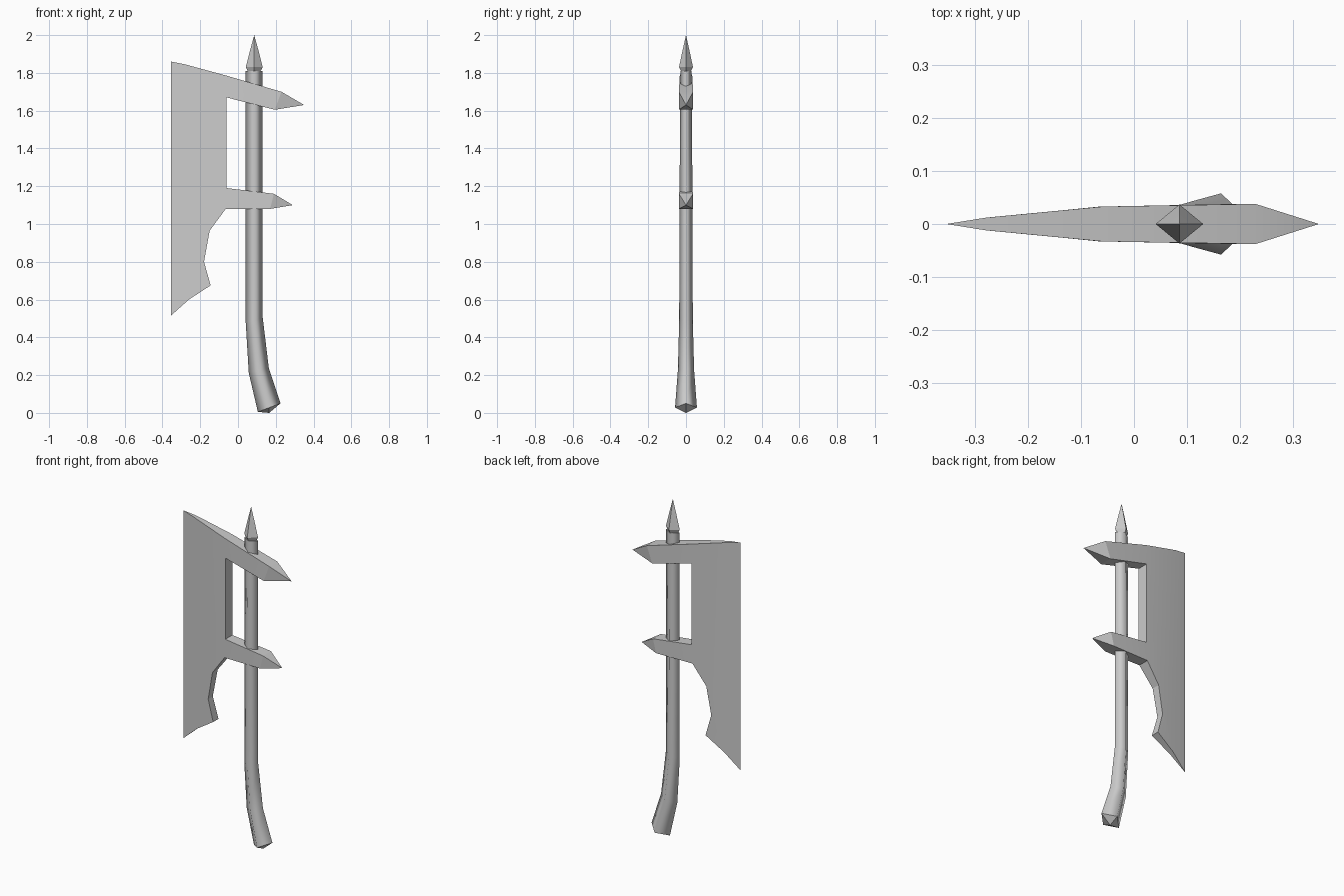
import bpy, bmesh, math

cube = bpy.data.objects.get("Cube")
if cube:
    bpy.data.objects.remove(cube, do_unlink=True)

grey = bpy.data.materials.new("plain_grey")
grey.use_nodes = True
grey.diffuse_color = (0.6, 0.6, 0.6, 1)
grey.node_tree.nodes["Principled BSDF"].inputs["Base Color"].default_value = (0.6, 0.6, 0.6, 1)


def finish(bm, name):
    bmesh.ops.recalc_face_normals(bm, faces=bm.faces)
    mesh = bpy.data.meshes.new(name)
    bm.to_mesh(mesh)
    bm.free()
    mesh.materials.append(grey)
    obj = bpy.data.objects.new(name, mesh)
    bpy.context.collection.objects.link(obj)
    return obj


def diamond_loft(name, rings, bottom, top, smooth):
    """Four-sided loft; ring = (x, z, half width, half depth, tilt). Ends close to a point."""
    bm = bmesh.new()
    loops = []
    for x, z, rx, ry, tilt in rings:
        corners = ((-rx, 0), (0, -ry), (rx, 0), (0, ry))
        loops.append([bm.verts.new((x + dx, dy, z + tilt * dx)) for dx, dy in corners])
    for a, b in zip(loops, loops[1:]):
        for i in range(4):
            j = (i + 1) % 4
            bm.faces.new((a[i], a[j], b[j], b[i])).smooth = smooth
    for loop, tip in ((loops[0], bottom), (loops[-1], top)):
        point = bm.verts.new(tip)
        for i in range(4):
            bm.faces.new((loop[i], loop[(i + 1) % 4], point))
        for i in range(4):
            bm.edges.get((loop[i], loop[(i + 1) % 4])).smooth = False
    return finish(bm, name)


# Curved shaft that flares at the foot
diamond_loft("shaft", [
    (0.165, 0.028, 0.06, 0.058, 0.375),
    (0.11, 0.225, 0.053, 0.043, 0.25),
    (0.086, 0.49, 0.045, 0.036, 0.3),
    (0.086, 1.2, 0.045, 0.034, 0),
    (0.086, 1.81, 0.045, 0.029, 0),
], (0.165, 0, 0.0), (0.086, 0, 1.81), True)

# Pointed finial on top of the shaft
diamond_loft("top_spike", [
    (0.086, 1.80, 0.028, 0.022, 0),
    (0.086, 1.83, 0.045, 0.037, 0),
    (0.086, 1.92, 0.022, 0.018, 0),
], (0.086, 0, 1.80), (0.086, 0, 2.0), False)

# Blade with two arms ending in spikes: outline points as (x, z, half thickness)
outline = [
    (-0.355, 0.515, 0), (-0.26, 0.60, 0.014), (-0.145, 0.675, 0.025),
    (-0.18, 0.80, 0.0215), (-0.15, 0.965, 0.0245), (-0.065, 1.08, 0.033),
    (0.17, 1.08, 0.037), (0.29, 1.10, 0), (0.19, 1.16, 0.037),
    (-0.06, 1.19, 0.033), (-0.06, 1.67, 0.033), (0.195, 1.605, 0.038),
    (0.35, 1.63, 0), (0.23, 1.70, 0.038), (-0.06, 1.785, 0.033),
    (-0.28, 1.845, 0.012), (-0.355, 1.86, 0),
]
panels = [(0, 1, 15, 16), (1, 2, 3, 4, 5, 9, 10, 14, 15),
          (5, 6, 8, 9), (6, 7, 8), (10, 11, 13, 14), (11, 12, 13)]
bm = bmesh.new()
front = [bm.verts.new((x, -t, z)) for x, z, t in outline]
back = [bm.verts.new((x, t, z)) if t else front[i] for i, (x, z, t) in enumerate(outline)]
for panel in panels:
    bm.faces.new([front[i] for i in panel])
    bm.faces.new([back[i] for i in reversed(panel)])
for i in range(len(outline)):
    j = (i + 1) % len(outline)
    rim = list(dict.fromkeys((front[i], front[j], back[j], back[i])))
    if len(rim) > 2:
        bm.faces.new(rim)
blade = finish(bm, "blade")
bpy.ops.object.select_all(action="DESELECT")
blade.select_set(True)
bpy.context.view_layer.objects.active = blade
bpy.ops.object.shade_smooth_by_angle(angle=math.radians(15))
